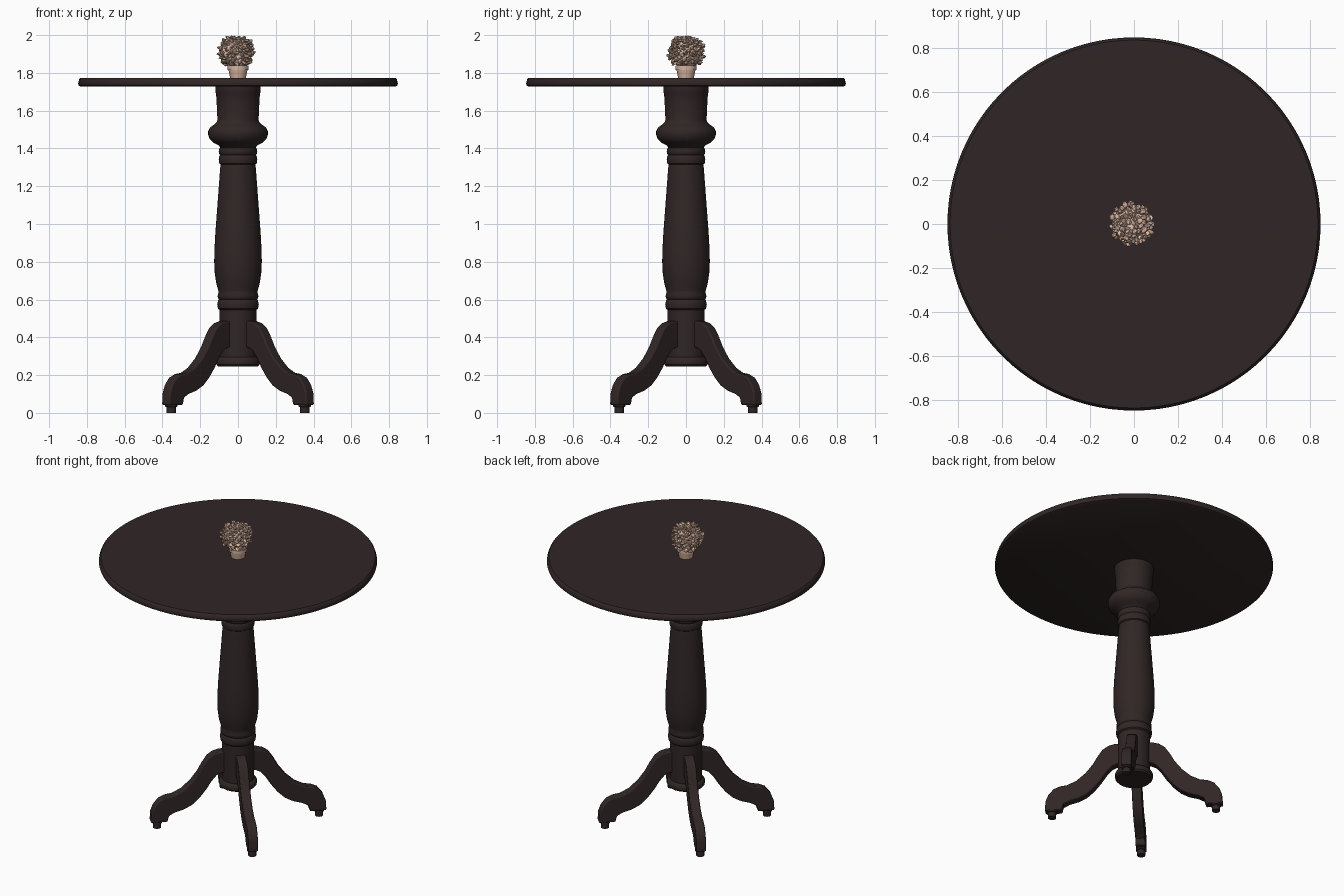
import bpy, bmesh, math, random
from mathutils import Vector, Matrix

if "Cube" in bpy.data.objects:
    bpy.data.objects.remove(bpy.data.objects["Cube"])

random.seed(4)


def material(name, rgb):
    m = bpy.data.materials.new(name)
    m.diffuse_color = (*rgb, 1)
    m.use_nodes = True
    m.node_tree.nodes["Principled BSDF"].inputs["Base Color"].default_value = m.diffuse_color
    return m


wood = material("dark_wood", (0.030, 0.019, 0.019))
clay = material("peach_clay", (0.70, 0.47, 0.36))


def finish(name, bm, mat, smooth=35):
    bmesh.ops.recalc_face_normals(bm, faces=bm.faces)
    me = bpy.data.meshes.new(name)
    bm.to_mesh(me)
    bm.free()
    ob = bpy.data.objects.new(name, me)
    bpy.context.collection.objects.link(ob)
    me.materials.append(mat)
    if smooth:
        bpy.ops.object.select_all(action='DESELECT')
        ob.select_set(True)
        bpy.context.view_layer.objects.active = ob
        bpy.ops.object.shade_smooth_by_angle(angle=math.radians(smooth))
    return ob


def lathe(name, profile, mat, sides=48, center=(0, 0), smooth=35):
    """Turn an (r, z) profile around z, with closed ends."""
    bm = bmesh.new()
    rings = []
    for r, z in profile:
        rings.append([bm.verts.new((center[0] + r * math.cos(2 * math.pi * i / sides),
                                    center[1] + r * math.sin(2 * math.pi * i / sides), z))
                      for i in range(sides)])
    for a, b in zip(rings, rings[1:]):
        for i in range(sides):
            j = (i + 1) % sides
            bm.faces.new((a[i], a[j], b[j], b[i]))
    bm.faces.new(rings[0][::-1])
    bm.faces.new(rings[-1])
    return finish(name, bm, mat, smooth)


# Round table top with eased edge
lathe("table_top", [(0.833, 1.727), (0.843, 1.733), (0.846, 1.743), (0.845, 1.752),
                    (0.840, 1.768), (0.834, 1.773)], wood, 96)

# Turned pedestal column
lathe("column", [
    (0.105, 0.245), (0.114, 0.255), (0.116, 0.275), (0.110, 0.288), (0.098, 0.295),
    (0.098, 0.545), (0.106, 0.552), (0.110, 0.572), (0.106, 0.595), (0.101, 0.601),
    (0.106, 0.607), (0.108, 0.620), (0.103, 0.637), (0.105, 0.650), (0.116, 0.69),
    (0.123, 0.74), (0.126, 0.80), (0.125, 0.86), (0.120, 0.95), (0.112, 1.06),
    (0.103, 1.18), (0.095, 1.29), (0.092, 1.315), (0.099, 1.320), (0.102, 1.340),
    (0.099, 1.360), (0.095, 1.366), (0.100, 1.372), (0.102, 1.385), (0.098, 1.402),
    (0.093, 1.405), (0.105, 1.418), (0.132, 1.432), (0.150, 1.450), (0.158, 1.472),
    (0.158, 1.490), (0.149, 1.510), (0.128, 1.525), (0.112, 1.540), (0.109, 1.552),
    (0.113, 1.640), (0.116, 1.690), (0.118, 1.694), (0.119, 1.730)], wood)

# Four cabriole legs on the diagonals, each with a round foot
outline = [(0.05, 0.487), (0.115, 0.486), (0.155, 0.475), (0.190, 0.450), (0.220, 0.405),
           (0.250, 0.350), (0.295, 0.290), (0.350, 0.240), (0.405, 0.212), (0.450, 0.205),
           (0.490, 0.187), (0.522, 0.147), (0.538, 0.105), (0.542, 0.042), (0.440, 0.042),
           (0.430, 0.080), (0.395, 0.100), (0.335, 0.118), (0.285, 0.145), (0.240, 0.188),
           (0.200, 0.240), (0.165, 0.295), (0.135, 0.330), (0.105, 0.345), (0.05, 0.345)]
for k, tag in enumerate(("back_right", "back_left", "front_left", "front_right")):
    angle = math.pi / 4 + k * math.pi / 2
    bm = bmesh.new()
    a = [bm.verts.new((r, -0.03, z)) for r, z in outline]
    b = [bm.verts.new((r, 0.03, z)) for r, z in outline]
    bm.faces.new(a)
    bm.faces.new(b[::-1])
    for i in range(len(a)):
        j = (i + 1) % len(a)
        bm.faces.new((a[i], b[i], b[j], a[j]))
    bm.transform(Matrix.Rotation(angle, 4, 'Z'))
    leg = finish("leg_" + tag, bm, wood)
    bev = leg.modifiers.new("eased_edges", 'BEVEL')
    bev.width, bev.segments, bev.angle_limit = 0.007, 2, math.radians(50)
    lathe("foot_" + tag, [(0.025, 0), (0.025, 0.03), (0.032, 0.033), (0.032, 0.045)], wood, 20,
          (0.5 * math.cos(angle), 0.5 * math.sin(angle)))

# Small tapered flower pot
lathe("pot", [(0.041, 1.772), (0.050, 1.815), (0.055, 1.816), (0.056, 1.838), (0.048, 1.840)],
      clay, 16, smooth=30)

# Plant: a lumpy core covered in little tilted leaves
center = Vector((-0.012, 0, 1.908))
bm = bmesh.new()
bmesh.ops.create_icosphere(bm, subdivisions=3, radius=0.078, matrix=Matrix.Translation(center))
for v in bm.verts:
    v.co = center + (v.co - center) * random.uniform(0.9, 1.1)
count = 150
for i in range(count):
    h = 1 - 1.72 * (i + 0.5) / count
    t = i * 2.39996
    s = math.sqrt(1 - h * h)
    n = Vector((s * math.cos(t), s * math.sin(t), h))
    tilt = (n + Vector([random.uniform(-0.9, 0.9) for _ in range(3)])).normalized()
    place = center + n * random.uniform(0.072, 0.096)
    place.z = min(place.z, 1.985)
    turn = tilt.to_track_quat('Z', 'Y').to_matrix().to_4x4()
    size = Matrix.Diagonal((random.uniform(0.010, 0.016), random.uniform(0.006, 0.012),
                            random.uniform(0.012, 0.020), 1))
    bmesh.ops.create_icosphere(bm, subdivisions=1, radius=1,
                               matrix=Matrix.Translation(place) @ turn @ size)
for v in bm.verts:
    v.co.z = min(v.co.z, 2.0)
finish("plant_leaves", bm, clay, 30)
